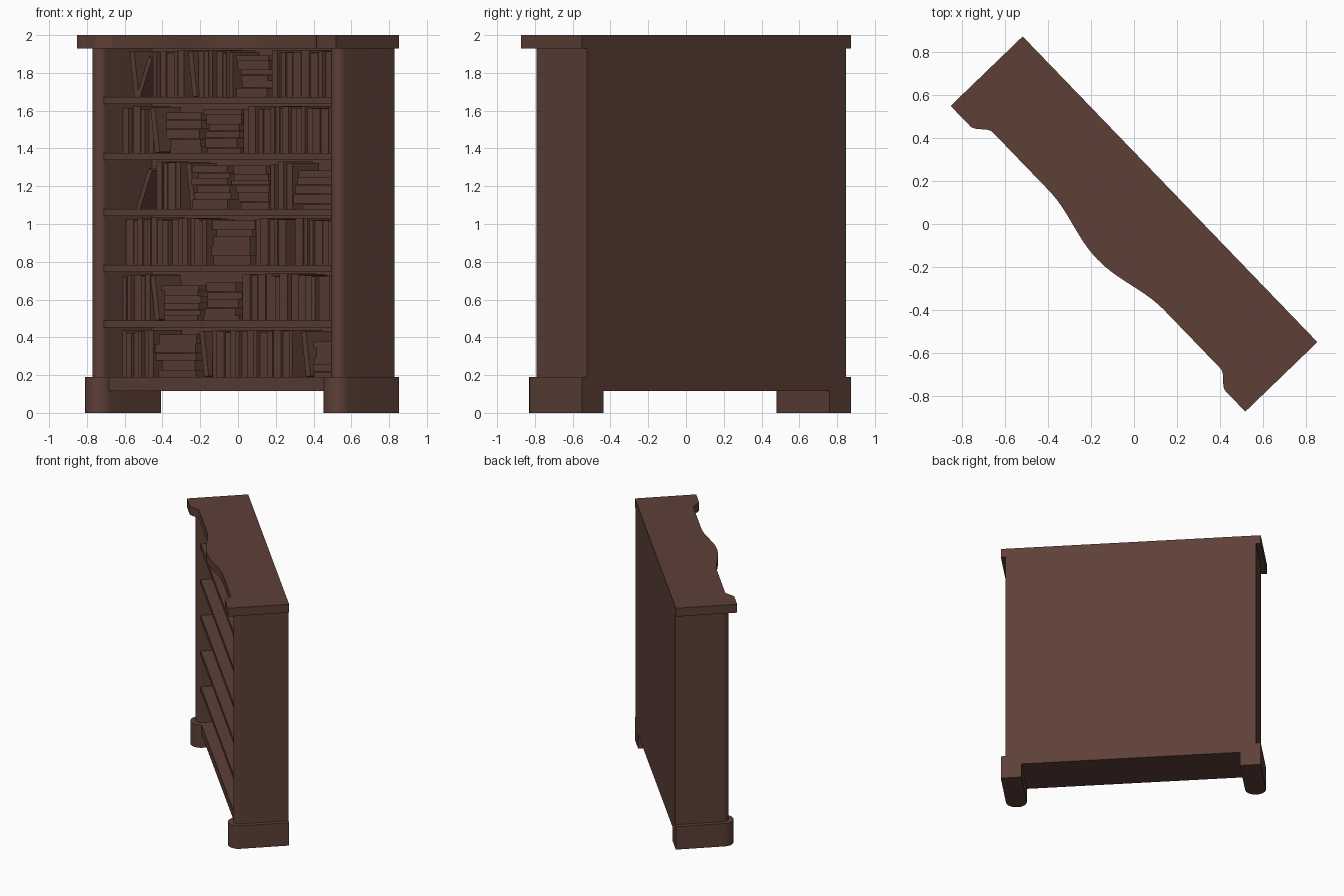
import bpy, bmesh, math, random
from mathutils import Matrix, Vector

if "Cube" in bpy.data.objects:
    bpy.data.objects.remove(bpy.data.objects["Cube"])

random.seed(4)
TURN = Matrix.Rotation(math.radians(-46.05), 4, 'Z')   # case stands turned about z
HALF, BACK = 0.988, 0.233

brown = bpy.data.materials.new("dark brown wood")
brown.diffuse_color = (0.109, 0.0513, 0.0382, 1)
brown.use_nodes = True
brown.node_tree.nodes["Principled BSDF"].inputs["Base Color"].default_value = brown.diffuse_color


def finish(name, bm, smooth=False):
    bm.transform(TURN)
    bmesh.ops.recalc_face_normals(bm, faces=bm.faces)
    me = bpy.data.meshes.new(name)
    bm.to_mesh(me)
    bm.free()
    me.materials.append(brown)
    ob = bpy.data.objects.new(name, me)
    bpy.context.collection.objects.link(ob)
    if smooth:
        bpy.ops.object.select_all(action='DESELECT')
        ob.select_set(True)
        bpy.context.view_layer.objects.active = ob
        bpy.ops.object.shade_smooth_by_angle(angle=math.radians(35))
    return ob


def prism(name, outline, z0, z1):
    bm = bmesh.new()
    face = bm.faces.new([bm.verts.new((x, y, z0)) for x, y in outline])
    top = bmesh.ops.extrude_face_region(bm, geom=[face])
    bmesh.ops.translate(bm, vec=(0, 0, z1 - z0),
                        verts=[v for v in top['geom'] if isinstance(v, bmesh.types.BMVert)])
    return finish(name, bm, True)


def add_box(bm, x0, x1, y0, y1, z0, z1, tilt=0.0):
    """Box, optionally leaning about its lower edge."""
    m = (Matrix.Translation((x0, 0, z0)) @ Matrix.Rotation(tilt, 4, 'Y') @
         Matrix.Translation(((x1 - x0) / 2, (y0 + y1) / 2, (z1 - z0) / 2)) @
         Matrix.Diagonal((x1 - x0, y1 - y0, z1 - z0, 1)))
    bmesh.ops.create_cube(bm, size=1, matrix=m)


def box(name, *dims):
    bm = bmesh.new()
    add_box(bm, *dims)
    return finish(name, bm)


def round_front(xa, xb, cy):
    """Upright outline with a half-round front and a square back."""
    c, r = (xa + xb) / 2, (xb - xa) / 2
    arc = [(c - r * math.cos(math.pi * i / 16), cy - r * math.sin(math.pi * i / 16))
           for i in range(17)]
    return arc + [(xb, BACK), (xa, BACK)]


# top slab with a bowed middle and stepped-out ends
def top_front(x):
    a = abs(x)
    if a < 0.39:
        return -0.177 - 0.03 * (1 + math.cos(math.pi * a / 0.39))
    t = min(max((a - 0.765) / 0.09, 0), 1)
    return -0.177 - 0.056 * t * t * (3 - 2 * t)


half = [0.39 * i / 14 for i in range(15)] + [0.765 + 0.09 * i / 8 for i in range(9)] + [HALF]
xs = [-x for x in reversed(half[1:])] + half
prism("top_slab", [(x, top_front(x)) for x in xs] + [(HALF, BACK), (-HALF, BACK)], 1.93, 2.0)

# side columns and feet
for side, label in ((-1, "left"), (1, "right")):
    a, b = sorted((side * 0.868, side * 0.953))
    prism(label + "_side_column", round_front(a, b, -0.135), 0.19, 1.93)
    a, b = sorted((side * 0.83, side * HALF))
    prism(label + "_foot", round_front(a, b, -0.139), 0.0, 0.19)

# carcass
box("back_panel", -0.868, 0.868, 0.205, BACK, 0.19, 1.93)
box("base_board", -0.83, 0.83, -0.147, BACK, 0.115, 0.19)
for i in range(5):
    z = 0.451 + 0.296 * i
    box("shelf_%d" % (i + 1), -0.868, 0.868, -0.147, 0.205, z, z + 0.037)

# books: v = upright, s = stacked flat, l / r = one book leaning left / right
ROWS = [
    [('v', -.61, -.44), ('s', -.44, -.21), ('l', -.20, -.15), ('v', -.15, .31), ('l', .34, .39), ('s', .39, .55)],
    [('v', -.61, -.46), ('l', -.46, -.42), ('s', -.40, -.19), ('s', -.19, .02), ('v', .02, .59)],
    [('v', -.60, -.16), ('s', -.15, .08), ('v', .08, .26), ('v', .31, .59)],
    [('r', -.54, -.44), ('v', -.44, -.30), ('l', -.27, -.23), ('s', -.24, -.03), ('s', -.03, .18), ('v', .18, .29), ('s', .31, .52)],
    [('v', -.61, -.46), ('l', -.46, -.42), ('s', -.40, -.19), ('s', -.19, .02), ('v', .02, .22), ('v', .22, .59)],
    [('l', -.57, -.53), ('r', -.54, -.45), ('v', -.44, -.29), ('l', -.26, -.22), ('v', -.22, -.02), ('s', -.02, .18), ('v', .18, .59)],
]


def local_x(x):
    return min(max((x + 0.007) / 0.6947, -0.866), 0.866)


for n, row in enumerate(ROWS):
    z = 0.19 if n == 0 else 0.192 + 0.296 * n
    bm = bmesh.new()
    for kind, xa, xb in row:
        a, b = local_x(xa), local_x(xb)
        if kind == 'v':
            while a < b - 0.02:
                w = min(random.choice((0.03, 0.045, 0.06)), b - a)
                y = random.uniform(-0.025, 0.015)
                add_box(bm, a, a + w - 0.002, y, 0.19, z, z + random.uniform(0.232, 0.25))
                a += w
        elif kind == 's':
            h = 0.0
            top = random.uniform(0.2, 0.24)
            while h < top - 0.02:
                t = random.choice((0.028, 0.038, 0.05))
                t = min(t, 0.245 - h)
                add_box(bm, a + random.uniform(0, 0.05), b - random.uniform(0, 0.04),
                        random.uniform(-0.035, 0.01), 0.18, z + h, z + h + t - 0.001)
                h += t
        elif kind == 'l':
            add_box(bm, a + 0.03, a + 0.065, -0.01, 0.18, z, z + 0.24, -0.15)
        else:
            add_box(bm, a, a + 0.03, -0.01, 0.18, z + 0.002, z + 0.235, 0.42)
    finish("books_row_%d" % (n + 1), bm)
